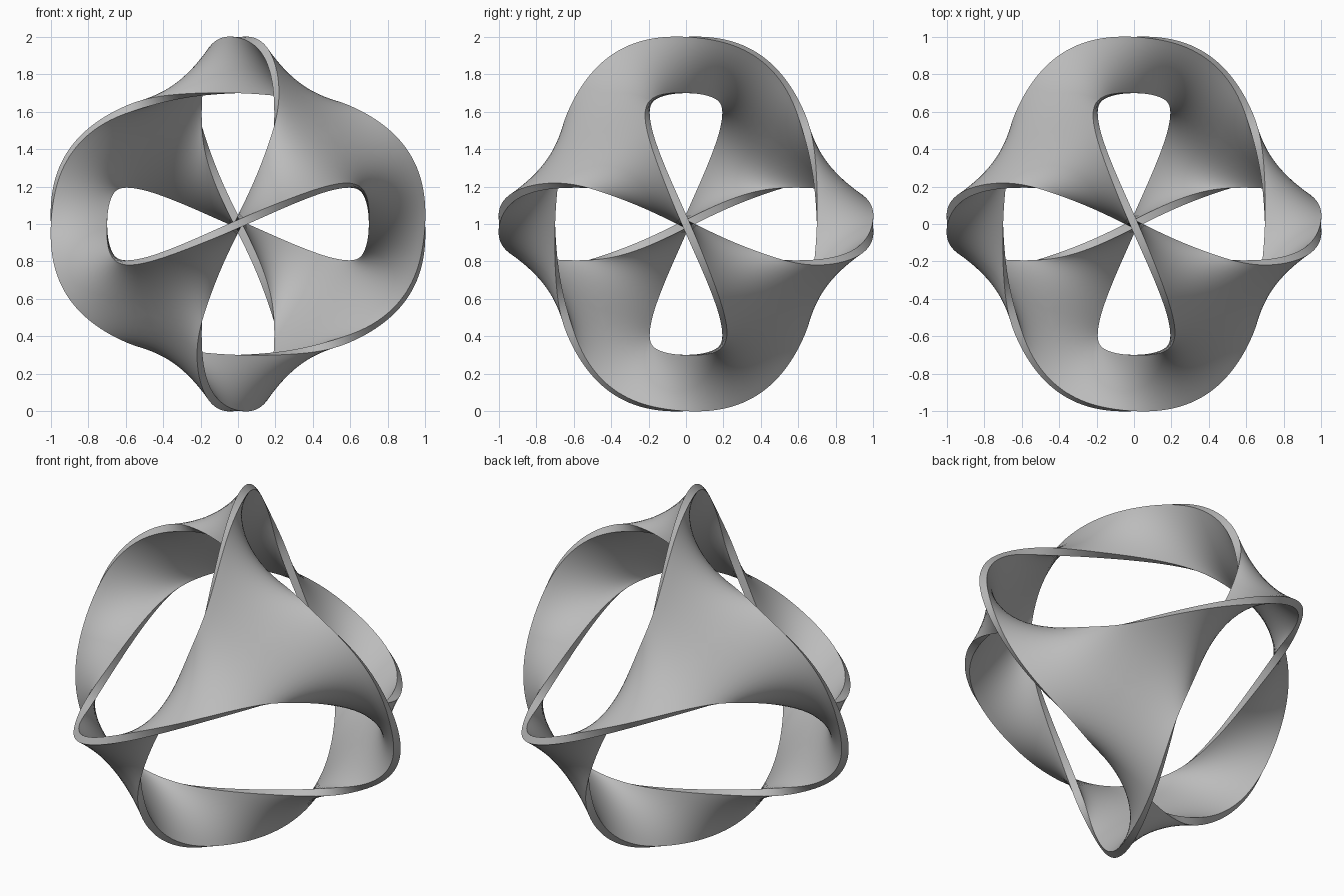
import bpy, bmesh
from math import sin, cos, pi
from mathutils import Vector

cube = bpy.data.objects.get("Cube")
if cube:
    bpy.data.objects.remove(cube, do_unlink=True)

ACROSS, ALONG = 12, 20      # grid of one arm
HALF = 0.021                # half the sheet thickness
RELAX = 700


def fullness(s):
    """Makes each edge loop fuller than an ellipse between the axes."""
    return 1 + 0.068 * sin(2 * s) ** 2


def outer_edge(s):
    k = fullness(s)
    return Vector((0.2 * (sin(2 * s) - 0.12 * sin(4 * s)), -0.7 * k * sin(s), k * cos(s)))


def inner_edge(s):
    k = fullness(s)
    return Vector((k * sin(s), -0.2 * (sin(2 * s) + 0.12 * sin(4 * s)), 0.7 * k * cos(s)))


def arm_point(i, j):
    """Point on the arm running from the upper tip (j = 0) to the panel centre."""
    u, w = i / ACROSS, j / ALONG
    a, b = outer_edge(w * pi / 4), inner_edge(w * pi / 4)
    mid_a, mid_b = outer_edge(pi / 4), inner_edge(pi / 4)
    centre = Vector((1, -1, 1)) * 0.45
    if u < 0.5:
        bent = mid_a.lerp(centre, 2 * u)
    else:
        bent = centre.lerp(mid_b, 2 * u - 1)
    return a.lerp(b, u) + w * (bent - mid_a.lerp(mid_b, u))


# Twelve rotated copies of one arm make the four joined panels
sheet = bmesh.new()
for turn in range(3):
    for flip in ((1, 1, 1), (-1, -1, 1), (-1, 1, -1), (1, -1, -1)):
        grid = []
        for j in range(ALONG + 1):
            row = []
            for i in range(ACROSS + 1):
                p = arm_point(i, j)
                p = [p[(k + turn) % 3] * flip[k] for k in range(3)]
                row.append(sheet.verts.new(p))
            grid.append(row)
        for j in range(ALONG):
            for i in range(ACROSS):
                sheet.faces.new((grid[j][i], grid[j][i + 1],
                                 grid[j + 1][i + 1], grid[j + 1][i]))
bmesh.ops.remove_doubles(sheet, verts=sheet.verts[:], dist=0.0005)

# Pull the sheet taut between its fixed edges
inside = [v for v in sheet.verts if not v.is_boundary]
for _ in range(RELAX):
    bmesh.ops.smooth_vert(sheet, verts=inside, factor=0.5,
                          use_axis_x=True, use_axis_y=True, use_axis_z=True)
sheet.normal_update()

# Thicken the one-sided sheet: each vertex gets a point on either side
solid = bmesh.new()
sides, normals = {}, {}
for v in sheet.verts:
    ref = v.link_faces[0].normal
    n = Vector()
    for f in v.link_faces:
        n += f.normal if f.normal.dot(ref) > 0 else -f.normal
    n.normalize()
    normals[v] = n
    sides[v] = {s: solid.verts.new(v.co + n * s * HALF) for s in (1, -1)}


def side_point(v, face, side):
    return sides[v][side if normals[v].dot(face.normal) > 0 else -side]


for f in sheet.faces:
    solid.faces.new([side_point(v, f, 1) for v in f.verts])
    solid.faces.new([side_point(v, f, -1) for v in reversed(f.verts)])
    for loop in f.loops:
        if loop.edge.is_boundary:
            a, b = loop.vert, loop.link_loop_next.vert
            solid.faces.new((side_point(b, f, 1), side_point(a, f, 1),
                             side_point(a, f, -1), side_point(b, f, -1)))
bmesh.ops.recalc_face_normals(solid, faces=solid.faces[:])
bmesh.ops.translate(solid, verts=solid.verts[:], vec=(0, 0, 1))

mesh = bpy.data.meshes.new("twisted_sheet")
solid.to_mesh(mesh)
solid.free()
sheet.free()
sculpture = bpy.data.objects.new("twisted_sheet", mesh)
bpy.context.collection.objects.link(sculpture)

# Plain grey finish
grey = bpy.data.materials.new("plain grey")
grey.use_nodes = True
colour = (0.5, 0.5, 0.5, 1)
grey.diffuse_color = colour
grey.node_tree.nodes["Principled BSDF"].inputs["Base Color"].default_value = colour
mesh.materials.append(grey)

bpy.ops.object.select_all(action='DESELECT')
sculpture.select_set(True)
bpy.context.view_layer.objects.active = sculpture
bpy.ops.object.shade_smooth_by_angle(angle=0.7)
